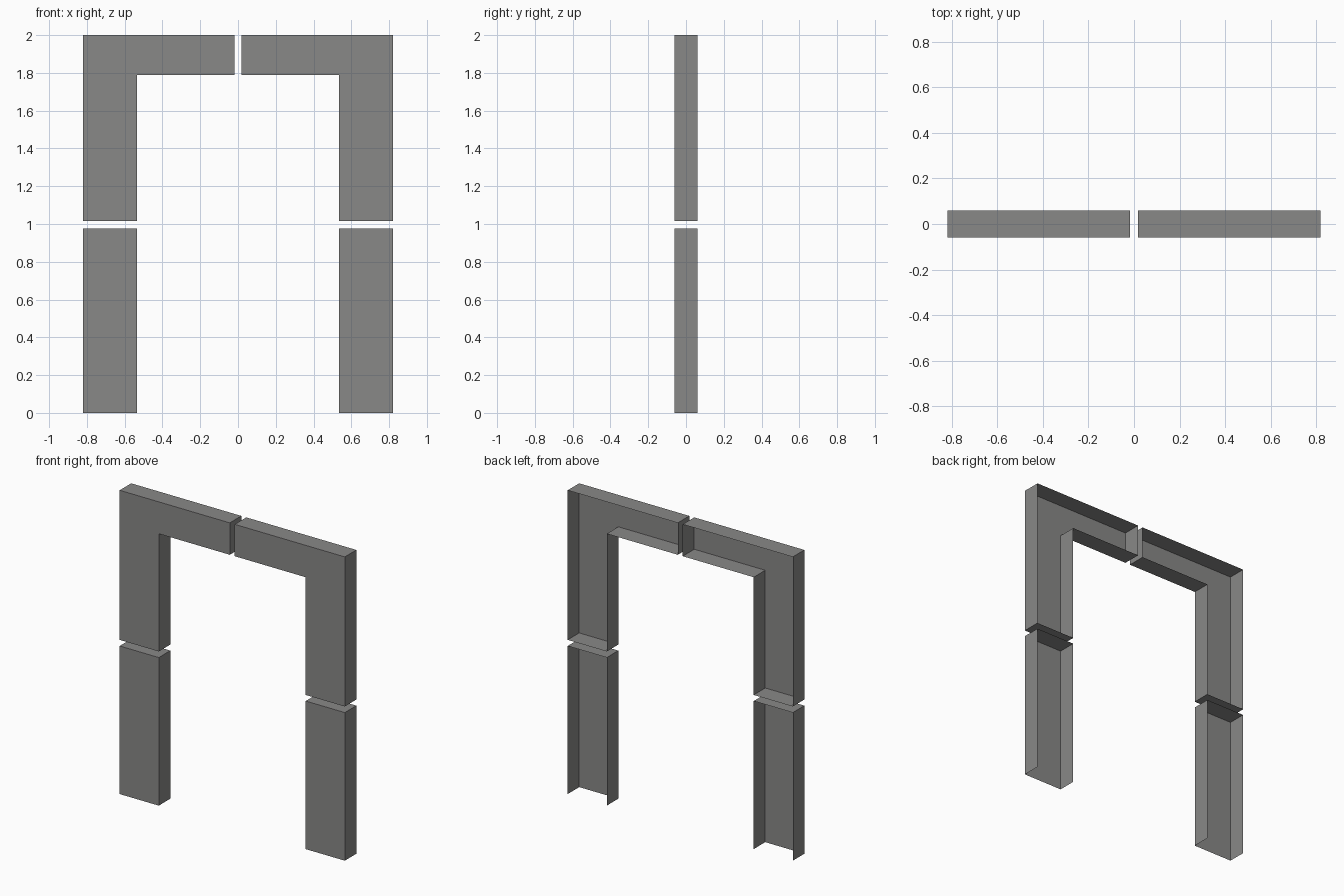
import bpy, bmesh

if "Cube" in bpy.data.objects:
    bpy.data.objects.remove(bpy.data.objects["Cube"])

grey = bpy.data.materials.new("frame grey")
grey.diffuse_color = (0.25, 0.248, 0.245, 1)
grey.use_nodes = True
grey.node_tree.nodes["Principled BSDF"].inputs["Base Color"].default_value = grey.diffuse_color

FRONT, BACK = -0.06, 0.06


def shell(name, outline, open_edges=()):
    """Front plate with side walls running back; the rear is left open."""
    bm = bmesh.new()
    front = [bm.verts.new((x, FRONT, z)) for x, z in outline]
    back = [bm.verts.new((x, BACK, z)) for x, z in outline]
    bm.faces.new(front)
    n = len(outline)
    for i in range(n):
        if i not in open_edges:
            j = (i + 1) % n
            bm.faces.new((front[j], front[i], back[i], back[j]))
    loose = [v for v in bm.verts if not v.link_faces]
    bmesh.ops.delete(bm, geom=loose, context='VERTS')
    mesh = bpy.data.meshes.new(name)
    bm.to_mesh(mesh)
    bm.free()
    mesh.materials.append(grey)
    ob = bpy.data.objects.new(name, mesh)
    bpy.context.collection.objects.link(ob)
    mirror = ob.modifiers.new("mirror", 'MIRROR')
    mirror.use_axis = (True, False, False)
    mirror.use_mirror_merge = False


# Lower posts, open at the foot (edge 0)
shell("lower_post", [(0.535, 0), (0.82, 0), (0.82, 0.975), (0.535, 0.975)], {0})

# L-shaped upper corners: post top plus half of the lintel
shell("upper_corner", [(0.535, 1.015), (0.82, 1.015), (0.82, 2.0),
                       (0.018, 2.0), (0.018, 1.79), (0.535, 1.79)])
